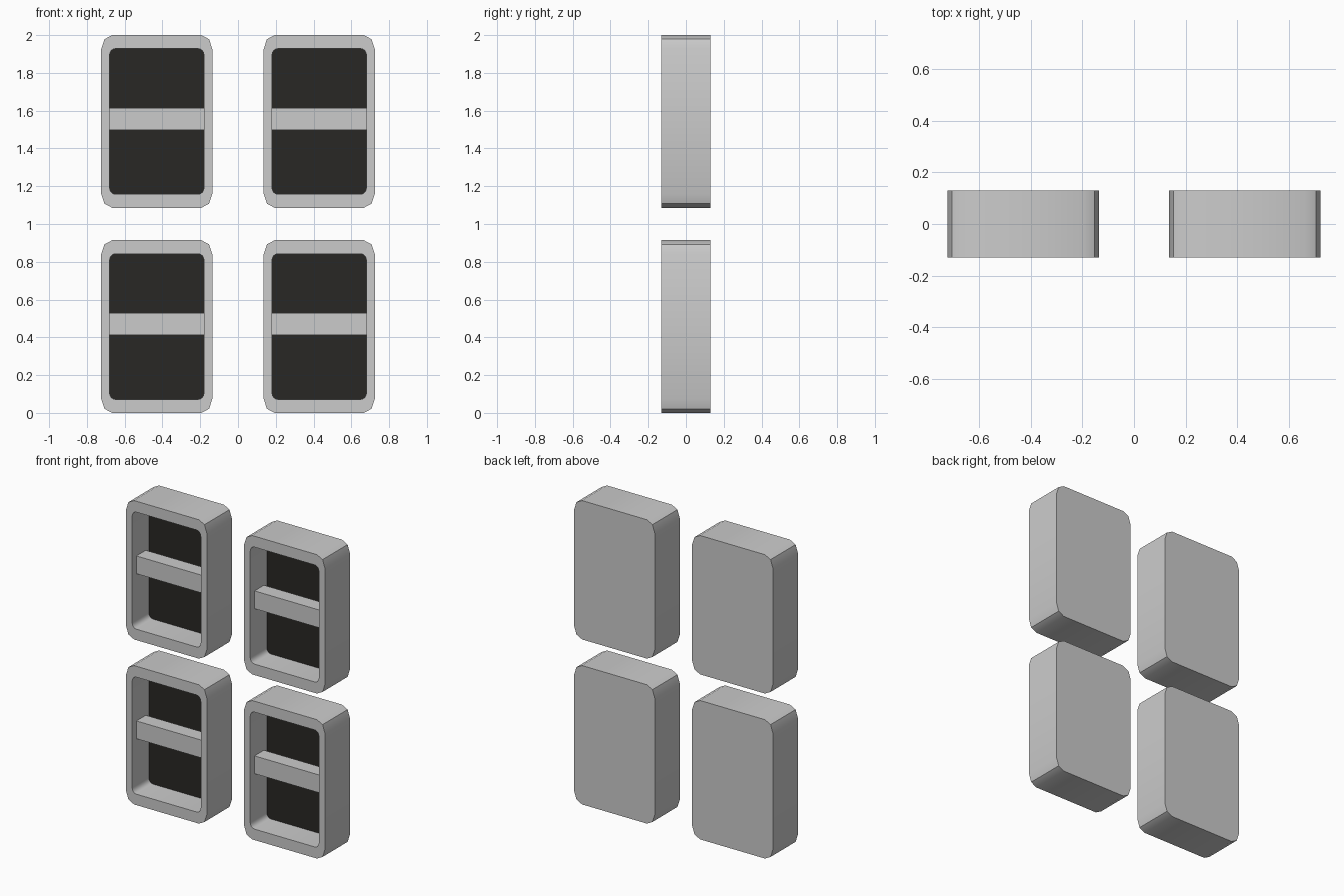
import bpy, bmesh, math

if "Cube" in bpy.data.objects:
    bpy.data.objects.remove(bpy.data.objects["Cube"])

HALF_DEPTH = 0.13
FLOOR_Y = 0.043          # where the recess ends

dark = bpy.data.materials.new("dark_backing")
dark.diffuse_color = (0.022, 0.02, 0.018, 1)
dark.use_nodes = True
dark.node_tree.nodes["Principled BSDF"].inputs["Base Color"].default_value = dark.diffuse_color
grey = bpy.data.materials.new("grey_shell")
grey.diffuse_color = (0.8, 0.8, 0.8, 1)
grey.use_nodes = True
grey.node_tree.nodes["Principled BSDF"].inputs["Base Color"].default_value = grey.diffuse_color


def rounded_rect(hx, hz, rx, rz, segs):
    """Outline of a rectangle with elliptical corners."""
    pts = []
    for k, (sx, sz) in enumerate(((1, 1), (-1, 1), (-1, -1), (1, -1))):
        for i in range(segs + 1):
            a = math.pi / 2 * (k + i / segs)
            pts.append((sx * (hx - rx) + rx * math.cos(a),
                        sz * (hz - rz) + rz * math.sin(a)))
    return pts


def add_loop(bm, pts, y):
    return [bm.verts.new((x, y, z)) for x, z in pts]


def bridge(bm, a, b):
    n = len(a)
    for i in range(n):
        j = (i + 1) % n
        bm.faces.new((a[i], a[j], b[j], b[i]))


def ring_edges(bm, loop):
    return [bm.edges.get((loop[i - 1], loop[i])) for i in range(len(loop))]


def make_shell(name, cx, cz):
    bm = bmesh.new()
    outer = rounded_rect(0.294, 0.457, 0.058, 0.074, 2)
    inner = rounded_rect(0.25, 0.385, 0.03, 0.035, 4)
    # outer wall and back
    of, ob = add_loop(bm, outer, -HALF_DEPTH), add_loop(bm, outer, HALF_DEPTH)
    bridge(bm, of, ob)
    bm.faces.new(ob)
    # recess wall and dark floor
    inf, inb = add_loop(bm, inner, -HALF_DEPTH), add_loop(bm, inner, FLOOR_Y)
    bridge(bm, inf, inb)
    bm.faces.new(inb).material_index = 1
    # front rim
    bmesh.ops.triangle_fill(bm, use_beauty=True,
                            edges=ring_edges(bm, of) + ring_edges(bm, inf))
    bmesh.ops.recalc_face_normals(bm, faces=bm.faces)
    finish(bm, name, (cx, 0, cz), (grey, dark))


def make_bar(name, cx, cz):
    bm = bmesh.new()
    bmesh.ops.create_cube(bm, size=1)
    bmesh.ops.scale(bm, vec=(0.502, 0.098, 0.117), verts=bm.verts)
    finish(bm, name, (cx, -0.036, cz + 0.013), (grey,))


def finish(bm, name, loc, mats):
    me = bpy.data.meshes.new(name)
    bm.to_mesh(me)
    bm.free()
    for m in mats:
        me.materials.append(m)
    ob = bpy.data.objects.new(name, me)
    ob.location = loc
    bpy.context.collection.objects.link(ob)
    bpy.ops.object.select_all(action='DESELECT')
    ob.select_set(True)
    bpy.context.view_layer.objects.active = ob
    bpy.ops.object.shade_smooth_by_angle(angle=math.radians(30))


# four recessed handles in a 2 x 2 grid
for side, cx in (("left", -0.43), ("right", 0.43)):
    for level, cz in (("lower", 0.457), ("upper", 1.543)):
        make_shell(f"{level}_{side}_shell", cx, cz)
        make_bar(f"{level}_{side}_grip_bar", cx, cz)
